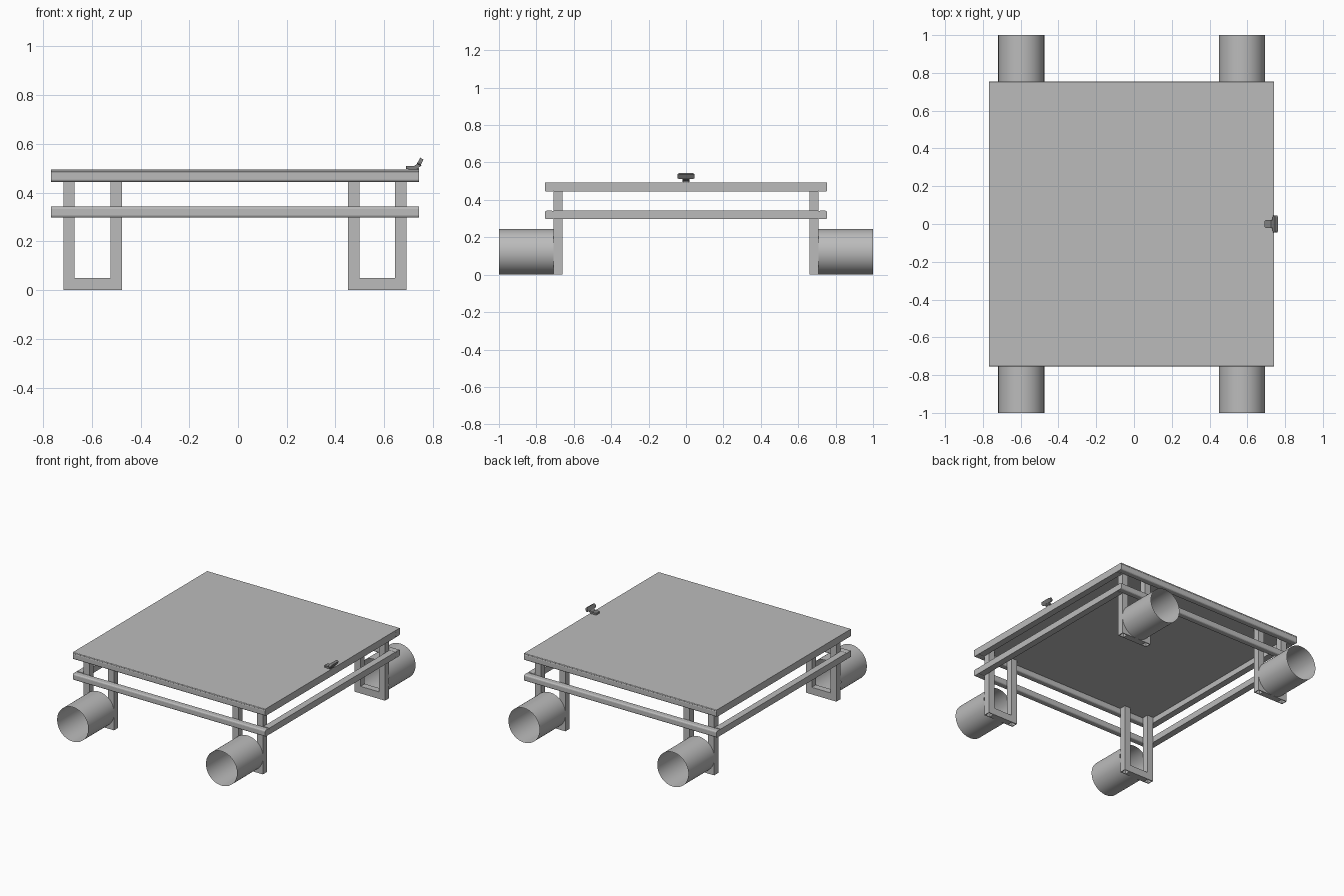
import bpy, bmesh, math
from mathutils import Matrix, Vector

if "Cube" in bpy.data.objects:
    bpy.data.objects.remove(bpy.data.objects["Cube"])


def material(name, colour):
    m = bpy.data.materials.new(name)
    m.use_nodes = True
    m.diffuse_color = colour
    m.node_tree.nodes["Principled BSDF"].inputs["Base Color"].default_value = colour
    return m


grey = material("steel grey", (0.5, 0.5, 0.5, 1))
dark = material("dark grey", (0.22, 0.22, 0.22, 1))


def finish(name, bm, mat):
    mesh = bpy.data.meshes.new(name)
    bm.to_mesh(mesh)
    bm.free()
    mesh.materials.append(mat)
    ob = bpy.data.objects.new(name, mesh)
    bpy.context.collection.objects.link(ob)
    return ob


def box(name, lo, hi, mat=grey, round_axis=None, radius=0.01):
    """Box between two corners; edges along round_axis can be rounded."""
    lo, hi = Vector(lo), Vector(hi)
    bm = bmesh.new()
    bmesh.ops.create_cube(bm, size=1)
    for v in bm.verts:
        v.co = (lo + hi) / 2 + v.co * (hi - lo)
    if round_axis is not None:
        edges = [e for e in bm.edges
                 if abs((e.verts[0].co - e.verts[1].co)[round_axis]) > 1e-5]
        bmesh.ops.bevel(bm, geom=edges, offset=radius, segments=3,
                        profile=0.5, affect='EDGES')
    return finish(name, bm, mat)


def square_tube(name, x, y, z0, z1, size, wall):
    """Upright hollow square tube, open at both ends."""
    bm = bmesh.new()
    rings = []
    for half in (size / 2, size / 2 - wall):
        for z in (z0, z1):
            rings.append([bm.verts.new((x + half * sx, y + half * sy, z))
                          for sx, sy in ((-1, -1), (1, -1), (1, 1), (-1, 1))])
    ob, ot, ib, it = rings
    for a, b in ((ob, ot), (ot, it), (it, ib), (ib, ob)):
        for i in range(4):
            j = (i + 1) % 4
            bm.faces.new((a[i], a[j], b[j], b[i]))
    bmesh.ops.recalc_face_normals(bm, faces=bm.faces)
    return finish(name, bm, grey)


def open_pipe(name, x, y, z, radius, length):
    """Thin open pipe lying along y."""
    bm = bmesh.new()
    bmesh.ops.create_cone(bm, cap_ends=False, segments=64, radius1=radius,
                          radius2=radius, depth=length,
                          matrix=Matrix.Translation((x, y, z))
                          @ Matrix.Rotation(math.pi / 2, 4, 'X'))
    for f in bm.faces:
        f.smooth = True
    return finish(name, bm, grey)


X0, X1, Y = -0.768, 0.742, 0.755
BAR = 0.047

# Two rectangular frames of bars
for level, z0, z1 in (("lower", 0.297, 0.342), ("upper", 0.444, 0.49)):
    for side, s in (("front", -1), ("back", 1)):
        ya, yb = sorted((s * Y, s * (Y - BAR)))
        box(f"{level}_{side}_rail", (X0, ya, z0), (X1, yb, z1), round_axis=0)
    for side, xa in (("right", X0), ("left", X1 - BAR)):
        box(f"{level}_{side}_rail", (xa, BAR - Y, z0), (xa + BAR, Y - BAR, z1))

# Top sheet
box("deck_sheet", (X0, -Y, 0.484), (X1, Y, 0.494), round_axis=0, radius=0.004)

# Four U-shaped leg frames with an open pipe outside each
HALF = 0.12
LEG_Y = Y - 1.5 * BAR
for end, s in (("front", -1), ("back", 1)):
    for side, cx in (("right", -0.597), ("left", 0.571)):
        tag = f"{end}_{side}"
        for k, d in (("inner", -1), ("outer", 1)):
            square_tube(f"{tag}_{k}_leg", cx + d * (HALF - BAR / 2), s * LEG_Y,
                        0, 0.485, BAR, 0.005)
        w = HALF - BAR
        box(f"{tag}_foot_bar", (cx - w, s * LEG_Y - BAR / 2, 0),
            (cx + w, s * LEG_Y + BAR / 2, 0.05))
        pipe_start = Y - BAR
        open_pipe(f"{tag}_pipe", cx, s * (1 + pipe_start) / 2, 0.122,
                  0.122, 1 - pipe_start)

# Small latch on the left edge: foot, neck and tilted handle
box("latch_foot", (0.69, -0.02, 0.497), (0.738, 0.02, 0.51), dark, 2, 0.008)
box("latch_pad", (0.7, -0.016, 0.493), (0.742, 0.016, 0.5), dark)
neck = box("latch_neck", (-0.008, -0.02, -0.012), (0.008, 0.02, 0.012), dark)
neck.location = (0.738, 0, 0.51)
neck.rotation_euler.y = math.radians(55)
handle = box("latch_handle", (-0.008, -0.046, -0.014), (0.008, 0.046, 0.014),
             dark, 0, 0.011)
handle.location = (0.748, 0, 0.527)
handle.rotation_euler.y = math.radians(28)
